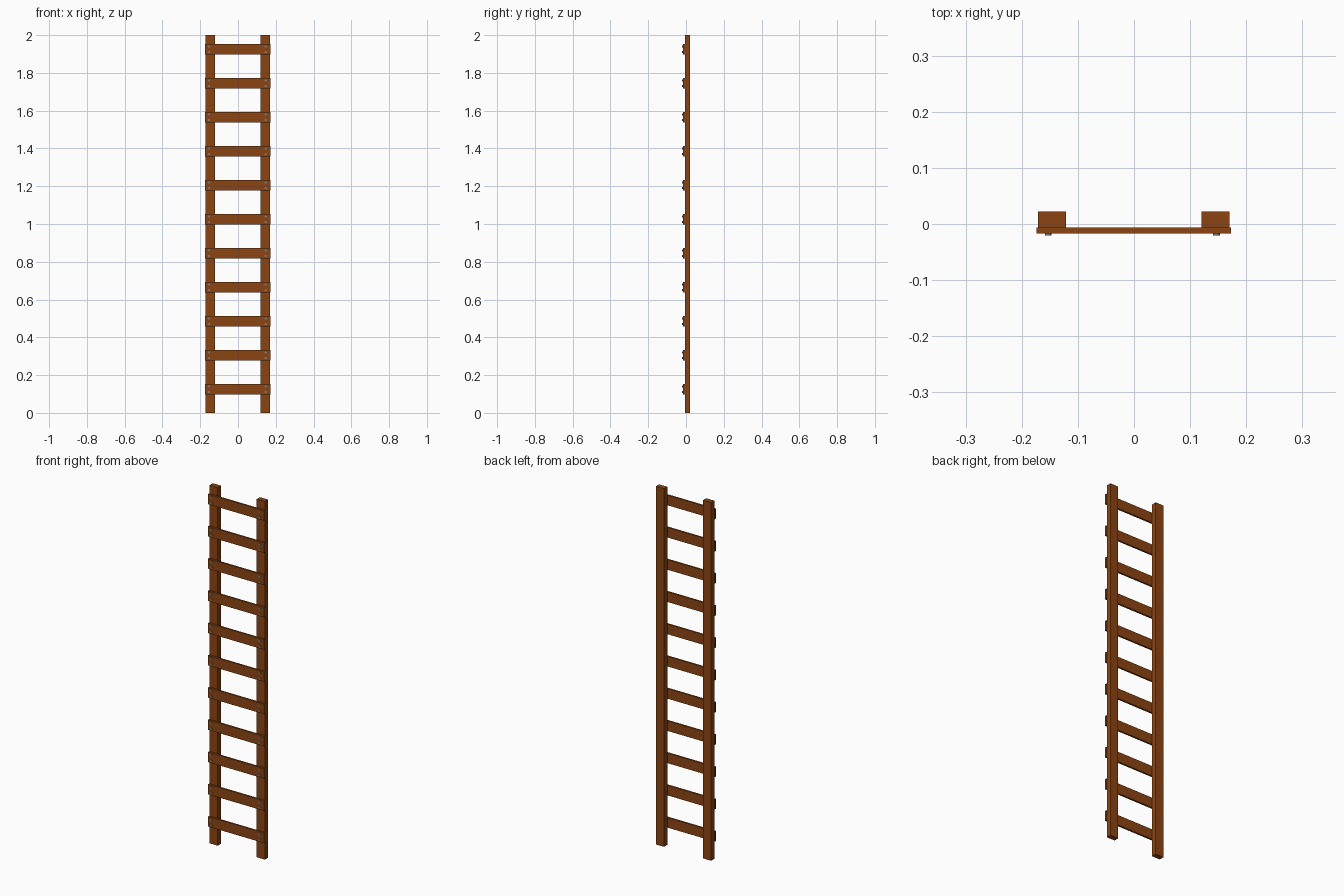
import bpy, math

if "Cube" in bpy.data.objects:
    bpy.data.objects.remove(bpy.data.objects["Cube"])


def material(name, color):
    m = bpy.data.materials.new(name)
    m.diffuse_color = color
    m.use_nodes = True
    m.node_tree.nodes["Principled BSDF"].inputs["Base Color"].default_value = m.diffuse_color
    return m


wood = material("wood", (0.258, 0.06, 0.0065, 1))
metal = material("screw_metal", (0.25, 0.2, 0.16, 1))


def box(name, x, y, z):
    """Box spanning the given (min, max) ranges."""
    spans = (x, y, z)
    bpy.ops.mesh.primitive_cube_add(size=1, location=[(a + b) / 2 for a, b in spans])
    ob = bpy.context.object
    ob.name = name
    ob.scale = [b - a for a, b in spans]
    bpy.ops.object.transform_apply(location=False, rotation=False, scale=True)
    ob.data.materials.append(wood)


def screw(name, x, z):
    bpy.ops.mesh.primitive_cylinder_add(vertices=12, radius=0.006, depth=0.012,
                                        location=(x, -0.0145, z),
                                        rotation=(math.pi / 2, 0, 0))
    ob = bpy.context.object
    ob.name = name
    ob.data.materials.append(metal)
    bpy.ops.object.shade_smooth_by_angle()


# Side rails
box("left_rail", (-0.171, -0.121), (-0.006, 0.022), (0, 2))
box("right_rail", (0.12, 0.17), (-0.006, 0.022), (0, 2))

# Flat rungs on the front of the rails, two screws at each end
for i in range(11):
    z = 0.125 + 0.18 * i
    box(f"rung_{i + 1}", (-0.174, 0.173), (-0.0165, -0.006), (z - 0.028, z + 0.028))
    for side, x in (("left", -0.153), ("right", 0.147)):
        for level, dz in (("lower", -0.015), ("upper", 0.015)):
            screw(f"{side}_{level}_screw_{i + 1}", x, z + dz)
